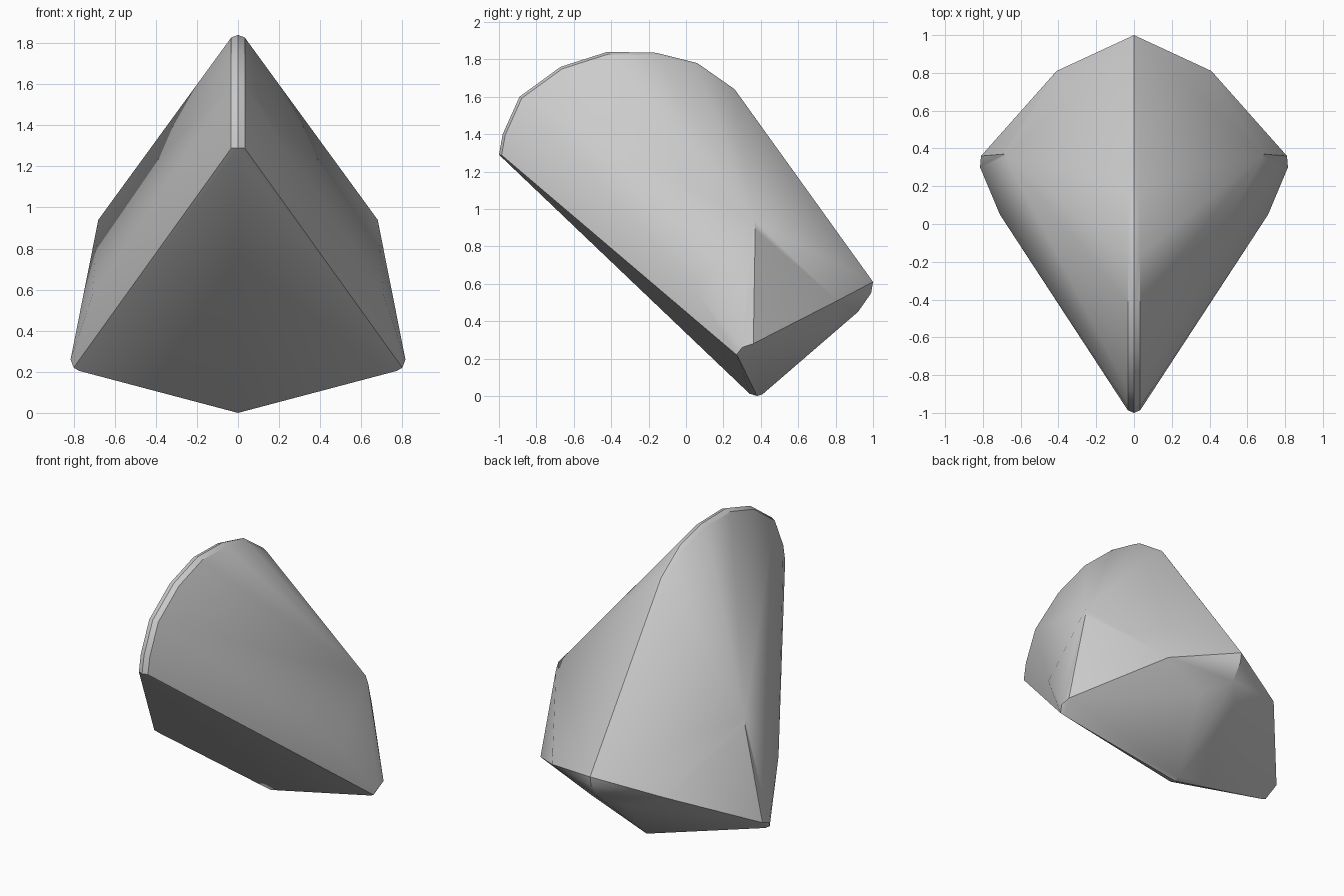
import bpy, bmesh

if "Cube" in bpy.data.objects:
    bpy.data.objects.remove(bpy.data.objects["Cube"])

# Curved crest along the centre plane (y, z)
crest = [(-1.0, 1.29), (-0.98, 1.40), (-0.89, 1.60), (-0.67, 1.76), (-0.42, 1.84),
         (-0.16, 1.835), (0.06, 1.78), (0.26, 1.64)]
# Centre points of the rear edge and the base
keel = [(1.0, 0.61), (0.99, 0.55), (0.92, 0.45), (0.41, 0.01), (0.38, 0.0), (0.34, 0.012)]
# Right-hand corners, mirrored to the left
corners = [(0.41, 0.81, 0.51), (0.69, 0.37, 0.89), (0.68, 0.36, 0.94), (0.71, 0.05, 0.57),
           (0.815, 0.30, 0.26), (0.81, 0.36, 0.28), (0.80, 0.27, 0.22), (0.775, 0.28, 0.205),
           (0.14, 0.785, 0.37)]

points = [(0, y, z) for y, z in crest + keel]
for s in (-1, 1):
    points += [(s * x, y, z) for x, y, z in corners]
    # narrow rounded shoulders beside the crest
    for y, z in crest:
        points.append((s * 0.033, y + (-0.3 - y) * 0.02, z + (1.2 - z) * 0.02))
        
# Faceted shell: the skin stretched over those points
bm = bmesh.new()
for p in points:
    bm.verts.new(p)
bmesh.ops.convex_hull(bm, input=bm.verts[:])
loose = [v for v in bm.verts if not v.link_faces]
bmesh.ops.delete(bm, geom=loose, context='VERTS')
bmesh.ops.recalc_face_normals(bm, faces=bm.faces[:])
mesh = bpy.data.meshes.new("faceted_shell")
bm.to_mesh(mesh)
bm.free()
shell = bpy.data.objects.new("faceted_shell", mesh)
bpy.context.collection.objects.link(shell)
bpy.context.view_layer.objects.active = shell
shell.select_set(True)
bpy.ops.object.shade_smooth_by_angle(angle=0.52)
